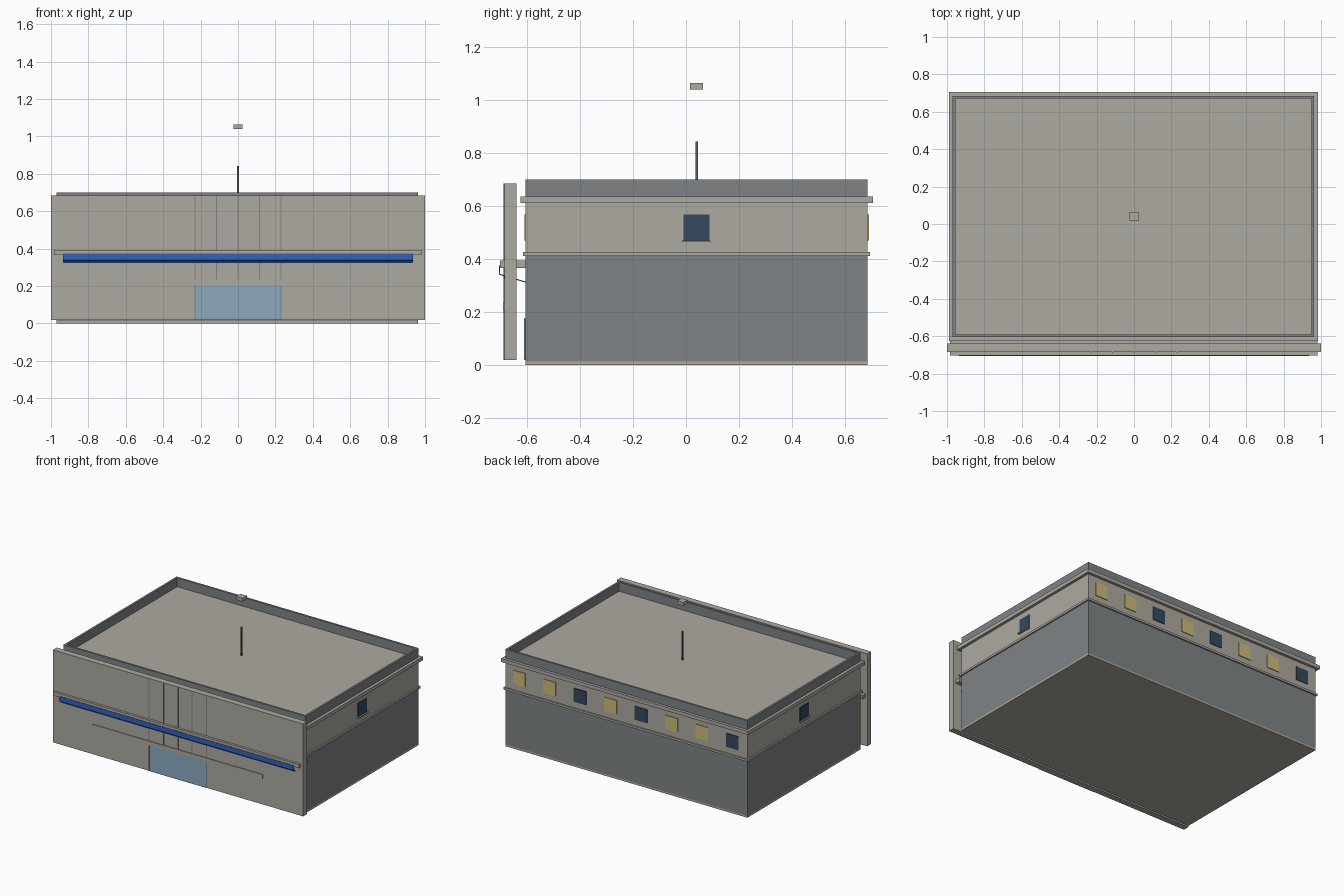
import bpy
import bmesh
from mathutils import Vector

cube = bpy.data.objects.get("Cube")
if cube:
    bpy.data.objects.remove(cube, do_unlink=True)


def material(name, r, g, b):
    m = bpy.data.materials.new(name)
    m.use_nodes = True
    m.diffuse_color = (r, g, b, 1)
    m.node_tree.nodes["Principled BSDF"].inputs["Base Color"].default_value = (r, g, b, 1)
    return m


STONE = material("warm stone", 0.423, 0.402, 0.356)
GREY = material("slate grey", 0.216, 0.231, 0.238)
DARK = material("dark metal", 0.10, 0.11, 0.115)
GLASS = material("pale blue glass", 0.266, 0.402, 0.515)
NAVY = material("dark window", 0.034, 0.067, 0.112)
YELLOW = material("lit window", 0.62, 0.50, 0.19)
BLUE = material("awning blue", 0.034, 0.127, 0.485)
SHADE = material("awning dark blue", 0.008, 0.032, 0.14)


def finish(name, bm, mat):
    bmesh.ops.recalc_face_normals(bm, faces=bm.faces)
    mesh = bpy.data.meshes.new(name)
    bm.to_mesh(mesh)
    bm.free()
    mesh.materials.append(mat)
    ob = bpy.data.objects.new(name, mesh)
    bpy.context.collection.objects.link(ob)
    return ob


def box(name, x, y, z, mat):
    """Box from three (low, high) ranges."""
    bm = bmesh.new()
    bmesh.ops.create_cube(bm, size=1)
    for v in bm.verts:
        v.co = Vector([(a + b) / 2 + c * (b - a) for (a, b), c in zip((x, y, z), v.co)])
    return finish(name, bm, mat)


# Main building footprint
X0, X1, Y0, Y1 = -0.97, 0.963, -0.605, 0.685


def storey(name, z0, z1, mat, out=0.0):
    return box(name, (X0 - out, X1 + out), (Y0 - out, Y1 + out), (z0, z1), mat)


# Stacked storeys and mouldings
storey("base_course", 0, 0.013, STONE)
storey("lower_walls", 0.013, 0.41, GREY)
storey("middle_moulding", 0.41, 0.425, STONE, 0.01)
storey("upper_walls", 0.425, 0.61, STONE)
storey("cornice_and_roof", 0.61, 0.636, STONE, 0.02)

# Parapet: four thin walls around the roof
T, PZ = 0.015, (0.636, 0.70)
for side, y in (("front", Y0), ("back", Y1 - T)):
    box("parapet_" + side, (X0, X1), (y, y + T), PZ, GREY)
for side, x in (("right", X0), ("left", X1 - T)):
    box("parapet_" + side, (x, x + T), (Y0 + T, Y1 - T), PZ, GREY)

# Rooftop mast and floating beacon
box("mast", (-0.005, 0.005), (0.035, 0.045), (0.636, 0.842), DARK)
box("beacon", (-0.025, 0.025), (0.015, 0.065), (1.04, 1.064), STONE)

# Windows along the back and front
WZ, P = (0.47, 0.568), 0.005
for i, lit in enumerate((1, 1, 0, 1, 0, 1, 1, 0)):
    cx = 0.852 - i * 0.2434
    mat = YELLOW if lit else NAVY
    wx = (cx - 0.049, cx + 0.049)
    box("back_window", wx, (Y1, Y1 + P), WZ, mat)
    box("front_window", wx, (Y0 - P, Y0), WZ, mat)

# One window with a sill on each side wall
for side, xa, s in (("right", X0, -1), ("left", X1, 1)):
    box(side + "_window", sorted((xa, xa + s * P)), (-0.01, 0.088), WZ, NAVY)
    box(side + "_sill", sorted((xa, xa + s * 0.015)), (-0.015, 0.093), (0.463, 0.47), STONE)

# Free-standing facade slab
F = -0.685
box("facade_slab", (-1, 1), (F, -0.64), (0.018, 0.685), STONE)
box("inner_door", (-0.2, 0.2), (Y0 - 0.007, Y0), (0.018, 0.175), GREY)

# Entrance glass, board above it and vertical mullions
box("entrance_glass", (-0.23, 0.23), (F - 0.003, F), (0.018, 0.205), GLASS)
box("entrance_board", (-0.68, 0.68), (F - 0.005, F), (0.205, 0.235), STONE)
for i in range(-2, 3):
    cx = i * 0.115
    box("mullion", (cx - 0.003, cx + 0.003), (F - 0.003, F), (0.235, 0.685), GREY)
for cx in (-0.23, 0.23):
    box("door_jamb", (cx - 0.003, cx + 0.003), (F - 0.004, F), (0.018, 0.205), GREY)

# Canopy beam with awning
box("canopy_beam", (-0.985, 0.98), (-0.702, Y0), (0.366, 0.393), STONE)
box("awning_fascia", (-0.935, 0.935), (-0.705, -0.702), (0.344, 0.375), BLUE)
box("awning_lip", (-0.935, 0.935), (F - 0.004, F), (0.324, 0.338), SHADE)

bm = bmesh.new()
top = [(-0.705, 0.344), (Y0, 0.314)]
profile = top + [(y, z - 0.004) for y, z in reversed(top)]
face = bm.faces.new([bm.verts.new((-0.935, y, z)) for y, z in profile])
grown = bmesh.ops.extrude_face_region(bm, geom=[face])["geom"]
bmesh.ops.translate(bm, vec=(1.87, 0, 0),
                    verts=[g for g in grown if isinstance(g, bmesh.types.BMVert)])
finish("awning_slope", bm, BLUE)
